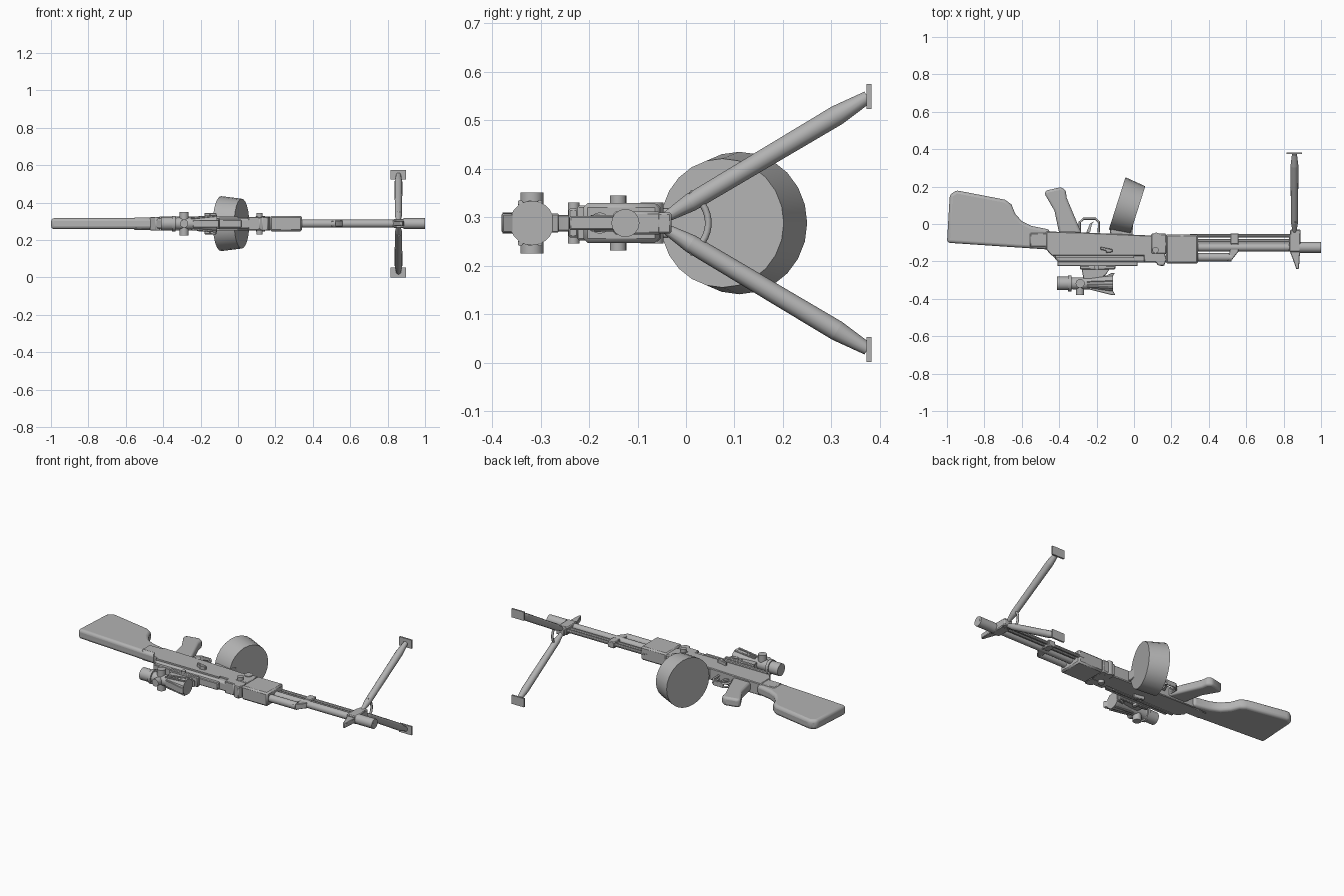
import bpy, bmesh, math
from mathutils import Vector, Matrix

Z = 0.288  # height of the gun's mid plane (it lies on its side, underside towards +y)
grey = bpy.data.materials.new("plain grey")
grey.diffuse_color = (0.45, 0.45, 0.45, 1)


def finish(name, bm, bevel=0, seg=2, angle=35):
    bmesh.ops.recalc_face_normals(bm, faces=bm.faces)
    me = bpy.data.meshes.new(name)
    bm.to_mesh(me)
    bm.free()
    ob = bpy.data.objects.new(name, me)
    bpy.context.collection.objects.link(ob)
    me.materials.append(grey)
    bpy.ops.object.select_all(action='DESELECT')
    ob.select_set(True)
    bpy.context.view_layer.objects.active = ob
    bpy.ops.object.shade_smooth_by_angle(angle=math.radians(angle))
    if bevel:
        m = ob.modifiers.new("bevel", 'BEVEL')
        m.width, m.segments, m.limit_method = bevel, seg, 'ANGLE'
        m.angle_limit = math.radians(40)
    return ob


def prism(name, pts, half, bevel=0, seg=2, z=Z):
    """Side profile in x, y given thickness in z."""
    bm = bmesh.new()
    lo = [bm.verts.new((x, y, z - half)) for x, y in pts]
    hi = [bm.verts.new((x, y, z + half)) for x, y in pts]
    bm.faces.new(lo)
    bm.faces.new(hi)
    for i in range(len(pts)):
        j = (i + 1) % len(pts)
        bm.faces.new((lo[i], lo[j], hi[j], hi[i]))
    return finish(name, bm, bevel, seg)


def box(name, x0, x1, y0, y1, half, bevel=0, z=Z):
    return prism(name, [(x0, y0), (x1, y0), (x1, y1), (x0, y1)], half, bevel, 1, z)


def rod(name, a, b, r0, r1=None, n=16, bevel=0):
    """Cylinder or cone between two points."""
    a, b = Vector(a), Vector(b)
    d = b - a
    bm = bmesh.new()
    mat = Matrix.Translation((a + b) / 2) @ d.to_track_quat('Z', 'Y').to_matrix().to_4x4()
    bmesh.ops.create_cone(bm, cap_ends=True, segments=n, radius1=r0,
                          radius2=r0 if r1 is None else r1, depth=d.length, matrix=mat)
    return finish(name, bm, bevel)


def xrod(name, x0, x1, y, r0, r1=None, n=16):
    return rod(name, (x0, y, Z), (x1, y, Z), r0, r1, n)


def wire(name, pts, r):
    cu = bpy.data.curves.new(name, 'CURVE')
    cu.dimensions, cu.bevel_depth, cu.bevel_resolution = '3D', r, 2
    cu.use_fill_caps = True
    sp = cu.splines.new('POLY')
    sp.points.add(len(pts) - 1)
    for p, co in zip(sp.points, pts):
        p.co = (*co, 1)
    cu.materials.append(grey)
    bpy.context.collection.objects.link(bpy.data.objects.new(name, cu))


# Stock and pistol grip
prism("stock", [(-0.985, 0.155), (-0.95, 0.18), (-0.69, 0.13), (-0.655, 0.105), (-0.635, 0.055),
                (-0.60, 0.015), (-0.55, -0.01), (-0.45, -0.03), (-0.45, -0.137), (-1.0, -0.10)],
      0.029, 0.016, 3)
prism("grip", [(-0.48, 0.165), (-0.465, 0.18), (-0.39, 0.197), (-0.365, 0.18), (-0.36, 0.14),
               (-0.28, -0.05), (-0.40, -0.05), (-0.425, 0.07)], 0.026, 0.013, 3)

# Receiver
prism("receiver", [(-0.47, -0.04), (-0.28, -0.045), (0.10, -0.062), (0.10, -0.17), (-0.44, -0.17),
                   (-0.47, -0.135)], 0.036, 0.004, 1)
prism("receiver_cover", [(-0.46, -0.14), (0.09, -0.14), (0.09, -0.205), (-0.405, -0.205)], 0.029, 0.012)
box("side_strip", -0.42, 0.0, -0.183, -0.168, 0.038)
box("rear_tang", -0.56, -0.44, -0.125, -0.045, 0.033, 0.008)
box("top_rail", -0.41, 0.02, -0.225, -0.20, 0.022, 0.004)
prism("charging_handle", [(-0.18, -0.122), (-0.115, -0.135), (-0.115, -0.15), (-0.15, -0.155),
                          (-0.15, -0.143), (-0.18, -0.137)], 0.057, 0.003, 1)

# Trigger and guard
for s in (-1, 1):
    wire("guard_edge", [(-0.29, -0.04, Z + s * 0.01), (-0.29, 0.01, Z + s * 0.01), (-0.27, 0.028, Z + s * 0.01),
                        (-0.205, 0.028, Z + s * 0.01), (-0.188, 0.01, Z + s * 0.01),
                        (-0.188, -0.045, Z + s * 0.01)], 0.006)
box("guard_plate", -0.27, -0.205, 0.023, 0.033, 0.013)
prism("trigger", [(-0.255, -0.045), (-0.235, -0.045), (-0.225, 0.0), (-0.21, 0.015), (-0.235, 0.003)], 0.006)

# Drum magazine, tapered and tilted, with its neck
rod("drum", (-0.09, 0.11, Z), (0.02, 0.075, Z), 0.147, 0.133, 24)
prism("drum_neck", [(-0.13, -0.04), (-0.11, -0.09), (-0.01, -0.09), (-0.005, 0.0), (-0.1, 0.03)], 0.03, 0.004, 1)

# Handguard and rear sight
box("handguard", 0.17, 0.343, -0.212, -0.055, 0.041, 0.009)
box("handguard_rear", 0.09, 0.175, -0.16, -0.052, 0.038, 0.006)
rod("magazine_pivot", (0.12, -0.07, Z - 0.042), (0.12, -0.07, Z + 0.042), 0.024)
prism("rear_sight", [(0.05, -0.155), (0.165, -0.155), (0.175, -0.19), (0.16, -0.225), (0.13, -0.222),
                     (0.115, -0.205), (0.055, -0.205)], 0.036, 0.004, 1)
rod("rear_sight_knob", (0.115, -0.14, Z - 0.057), (0.115, -0.14, Z + 0.057), 0.017)

# Barrel, gas tube and rods
xrod("barrel", 0.3, 0.92, -0.125, 0.021)
xrod("muzzle", 0.885, 1.0, -0.125, 0.029)
xrod("muzzle_bore", 0.995, 1.0005, -0.125, 0.017)
xrod("lower_rod", 0.3, 0.86, -0.064, 0.010, n=10)
xrod("middle_rod", 0.3, 0.86, -0.090, 0.010, n=10)
xrod("gas_tube", 0.33, 0.52, -0.178, 0.022)
prism("gas_block", [(0.50, -0.20), (0.525, -0.19), (0.56, -0.145), (0.56, -0.105), (0.52, -0.105)],
      0.017, 0.003, 1)
box("rod_clamp", 0.515, 0.56, -0.108, -0.05, 0.019, 0.004)

# Front sight
box("front_block", 0.83, 0.89, -0.15, -0.052, 0.024, 0.005)
prism("front_sight", [(0.83, -0.14), (0.888, -0.14), (0.882, -0.24), (0.868, -0.242), (0.85, -0.19)],
      0.014, 0.003, 1)

# Bipod: hinge, two mirrored legs with feet, curved spring
box("bipod_hinge", 0.835, 0.89, -0.06, -0.03, 0.022, 0.004)
for s, side in ((-1, "lower"), (1, "upper")):
    def at(t):
        return (0.858, -0.045 + 0.42 * t, Z + s * (0.01 + 0.25 * t))
    rod(side + "_leg_root", at(0), at(0.13), 0.010, 0.019, 12)
    rod(side + "_leg", at(0.13), at(0.85), 0.019, 0.021, 12)
    rod(side + "_leg_tip", at(0.85), at(1), 0.021, 0.013, 12)
    box(side + "_foot", 0.815, 0.897, 0.373, 0.383, 0.026, z=Z + s * 0.261)
arc = [math.radians(a) for a in range(-65, 66, 10)]
wire("bipod_spring", [(0.86, -0.022 + 0.068 * math.cos(a), Z + 0.068 * math.sin(a)) for a in arc], 0.007)

# Scope mount
box("mount_base", -0.29, -0.10, -0.243, -0.222, 0.03, 0.004)
prism("mount_riser", [(-0.28, -0.24), (-0.13, -0.24), (-0.15, -0.27), (-0.18, -0.295), (-0.27, -0.295)],
      0.017, 0.003, 1)
rod("mount_knob", (-0.2, -0.232, Z - 0.042), (-0.2, -0.232, Z + 0.042), 0.012)

# Scope
Y = -0.318
xrod("eyepiece", -0.413, -0.345, Y, 0.036, n=20)
xrod("eyepiece_taper", -0.345, -0.325, Y, 0.036, 0.029, 20)
xrod("scope_tube", -0.33, -0.23, Y, 0.032, n=20)
xrod("scope_ring", -0.352, -0.335, Y, 0.042, n=20)
xrod("objective", -0.24, -0.13, Y, 0.031, 0.045, 20)
xrod("objective_rim", -0.13, -0.112, Y, 0.045, 0.046, 20)
rod("side_turrets", (-0.288, Y, Z - 0.063), (-0.288, Y, Z + 0.063), 0.024)
rod("top_turret", (-0.288, Y, Z), (-0.288, -0.379, Z), 0.022)
prism("light_gatherer", [(-0.24, -0.335), (-0.24, -0.35), (-0.115, -0.381), (-0.10, -0.379), (-0.125, -0.335)],
      0.02, 0.003, 1)
prism("objective_foot", [(-0.2, -0.3), (-0.13, -0.3), (-0.102, -0.262), (-0.12, -0.262)], 0.02, 0.003, 1)
for s in (-1, 1):
    for k in (-0.016, 0.004, 0.024):
        rod("scope_rib", (-0.25, Y - k * 0.7, Z + s * 0.029), (-0.115, Y - k, Z + s * 0.042), 0.006, n=6)
